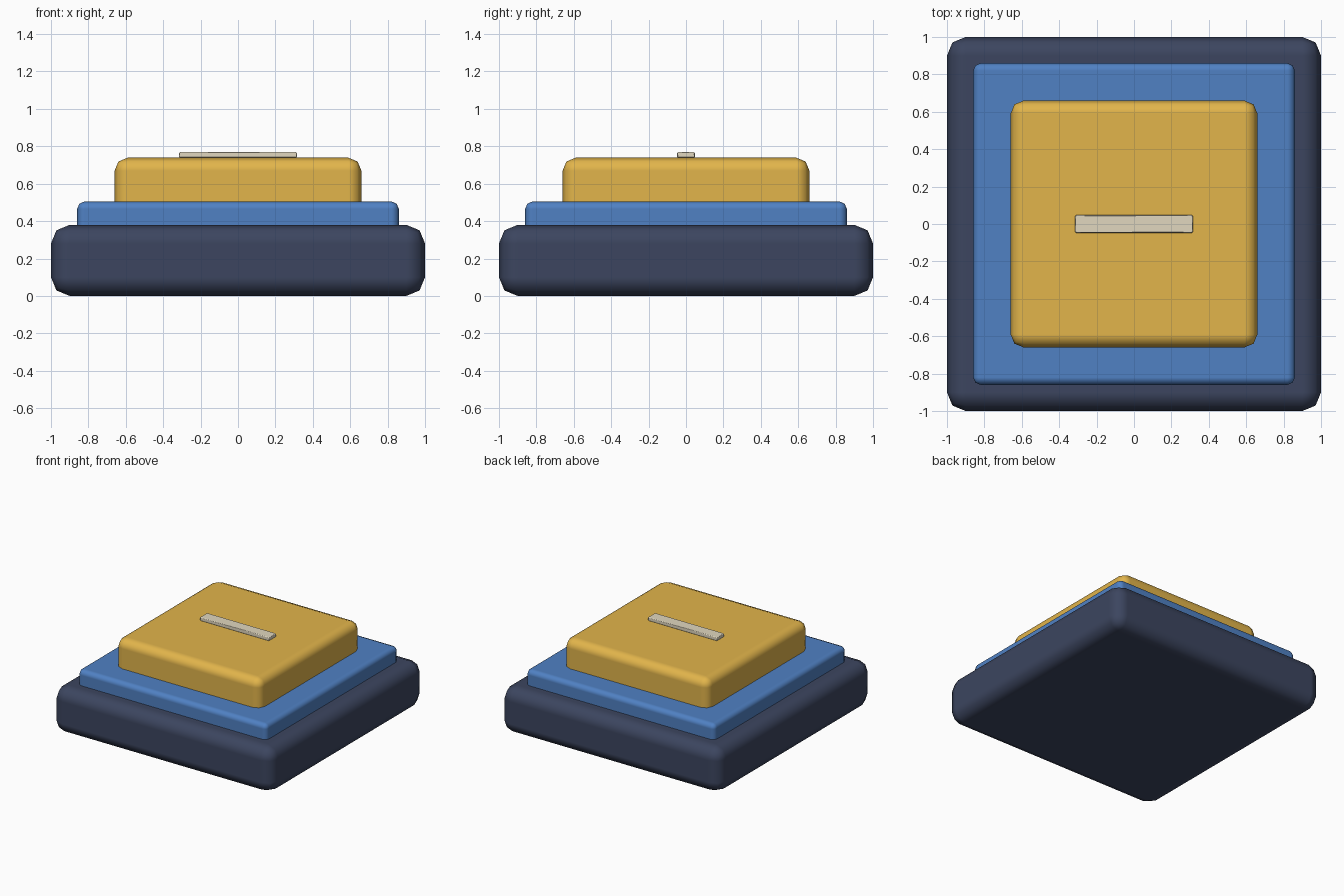
import bpy

if "Cube" in bpy.data.objects:
    bpy.data.objects.remove(bpy.data.objects["Cube"])


def material(name, color):
    mat = bpy.data.materials.new(name)
    mat.diffuse_color = (*color, 1.0)
    mat.use_nodes = True
    mat.node_tree.nodes["Principled BSDF"].inputs["Base Color"].default_value = mat.diffuse_color
    return mat


def rounded_block(name, half_x, half_y, z0, z1, bevel, segments, mat):
    bpy.ops.mesh.primitive_cube_add(size=1, location=(0, 0, (z0 + z1) / 2))
    obj = bpy.context.object
    obj.name = name
    obj.scale = (2 * half_x, 2 * half_y, z1 - z0)
    bpy.ops.object.transform_apply(location=False, rotation=False, scale=True)
    bpy.ops.object.shade_smooth()
    mod = obj.modifiers.new("rounded_edges", "BEVEL")
    mod.width = bevel
    mod.segments = segments
    mod.harden_normals = True
    obj.data.materials.append(mat)
    return obj


navy = material("navy", (0.045, 0.06, 0.115))
blue = material("blue", (0.08, 0.22, 0.55))
yellow = material("yellow", (0.76, 0.46, 0.07))
cream = material("cream", (0.75, 0.68, 0.52))

# Stacked tiers; upper blocks sink slightly into the ones below
rounded_block("base", 1.0, 1.0, 0.0, 0.38, 0.10, 2, navy)
rounded_block("middle_plate", 0.86, 0.86, 0.32, 0.505, 0.04, 2, blue)
rounded_block("button_cap", 0.66, 0.66, 0.42, 0.739, 0.07, 2, yellow)

# Raised marker bar on the cap
rounded_block("marker_bar", 0.315, 0.047, 0.738, 0.77, 0.006, 1, cream)
